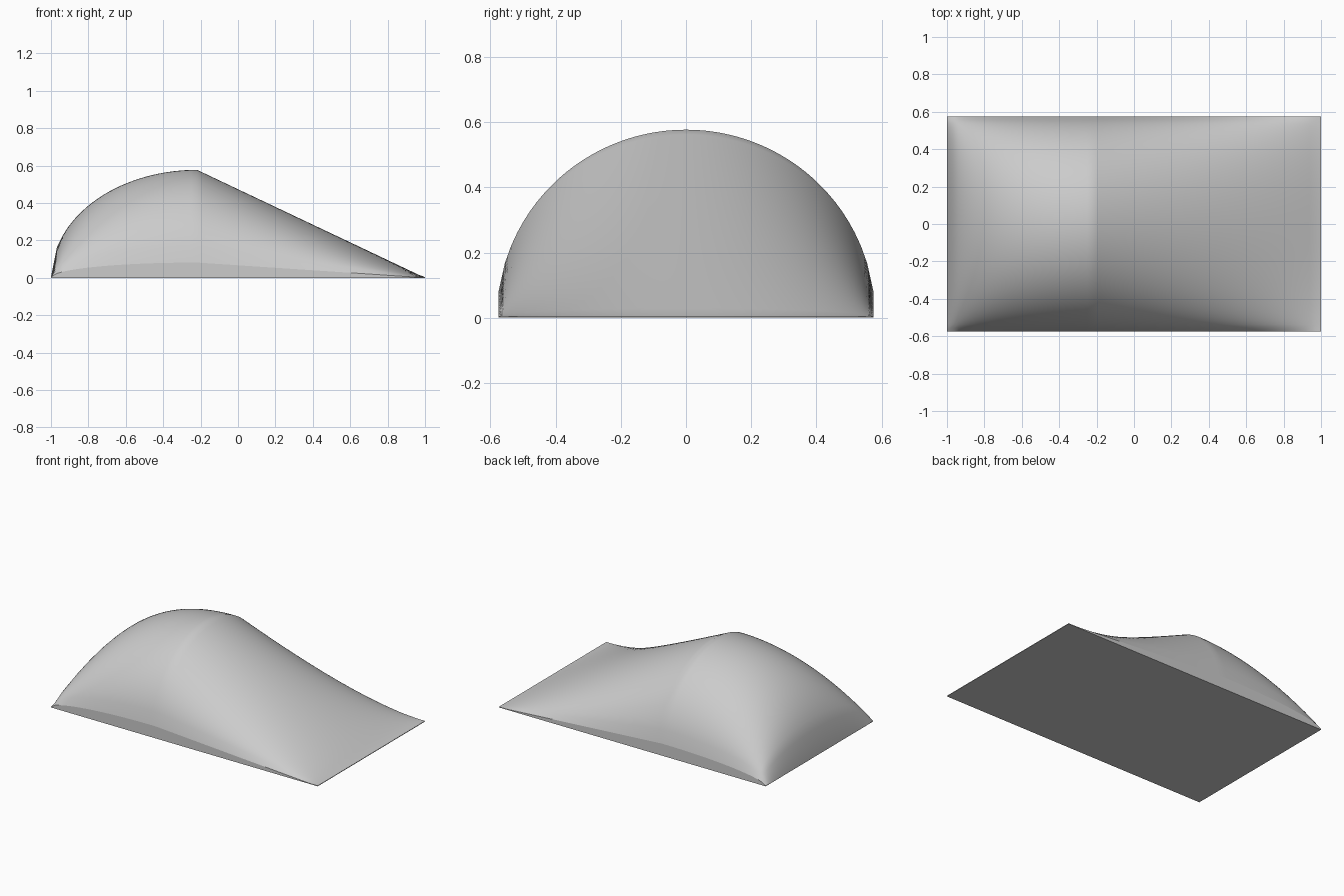
import bpy, bmesh
from math import sqrt

cube = bpy.data.objects.get("Cube")
if cube:
    bpy.data.objects.remove(cube, do_unlink=True)

HALF_LEN, HALF_WID, HEIGHT = 1.0, 0.575, 0.577
RIDGE_X = -0.219      # where the rounded nose meets the straight slope
EDGE = 0.004          # thin rim at both ends


def ridge(x):
    """Centre-line height: quarter ellipse, then a straight fall."""
    if x < RIDGE_X:
        t = (RIDGE_X - x) / (RIDGE_X + HALF_LEN)
        return HEIGHT * sqrt(max(0, 1 - t * t))
    return HEIGHT * (HALF_LEN - x) / (HALF_LEN - RIDGE_X)


def height(x, y):
    """Semicircular cross-section scaled by the ridge height."""
    v = 0.99 * y / HALF_WID
    return max(EDGE, ridge(x) * sqrt(max(0, 1 - v * v)))


# Curved top surface
bm = bmesh.new()
bmesh.ops.create_grid(bm, x_segments=64, y_segments=60, size=1)
for v in bm.verts:
    v.co.x *= HALF_LEN
    v.co.y *= HALF_WID
    v.co.z = height(v.co.x, v.co.y)
for f in bm.faces:
    f.smooth = True

# Flat side walls and base
rim = [e for e in bm.edges if e.is_boundary]
result = bmesh.ops.extrude_edge_only(bm, edges=rim)["geom"]
for v in result:
    if isinstance(v, bmesh.types.BMVert):
        v.co.z = 0
for f in result:
    if isinstance(f, bmesh.types.BMFace):
        f.smooth = False
bottom = [e for e in bm.edges if e.is_boundary]
for f in bmesh.ops.contextual_create(bm, geom=bottom)["faces"]:
    f.smooth = False
for e in rim + bottom:
    e.smooth = False
bmesh.ops.recalc_face_normals(bm, faces=bm.faces)

mesh = bpy.data.meshes.new("curved_wedge")
bm.to_mesh(mesh)
bm.free()
wedge = bpy.data.objects.new("curved_wedge", mesh)
bpy.context.collection.objects.link(wedge)

# Plain grey
grey = bpy.data.materials.new("light_grey")
grey.use_nodes = True
colour = (0.6, 0.6, 0.6, 1)
grey.diffuse_color = colour
grey.node_tree.nodes["Principled BSDF"].inputs["Base Color"].default_value = colour
mesh.materials.append(grey)
